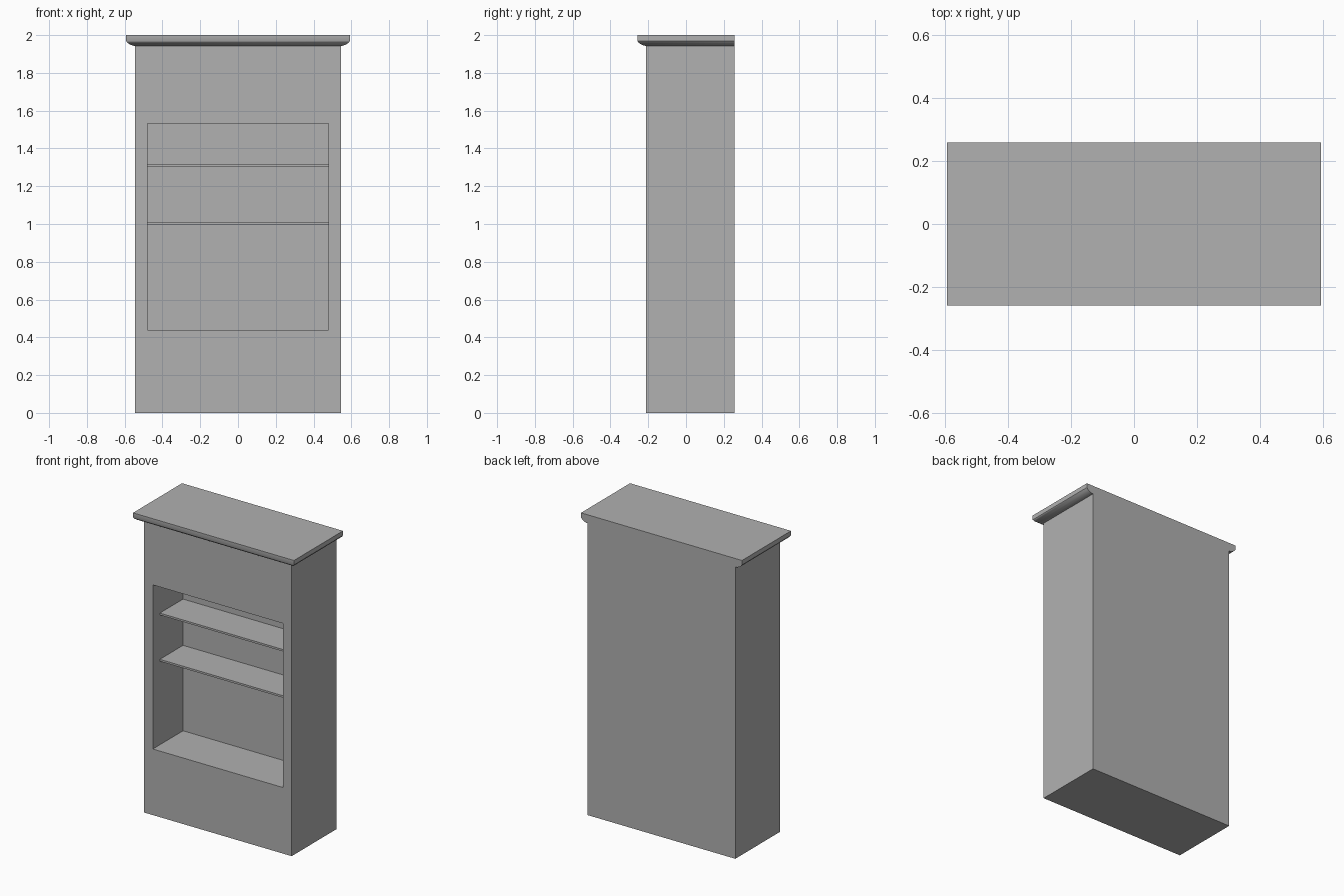
import bpy, bmesh, math

if "Cube" in bpy.data.objects:
    bpy.data.objects.remove(bpy.data.objects["Cube"])

BACK, FRONT = 0.258, -0.212      # body depth limits
HALF_W, BODY_TOP = 0.544, 1.943  # body half width and height
OPEN_W, RECESS = 0.479, 0.106    # opening half width, back of the recess

grey = bpy.data.materials.new("dark_grey")
grey.diffuse_color = (0.44, 0.44, 0.44, 1)
grey.use_nodes = True
grey.node_tree.nodes["Principled BSDF"].inputs["Base Color"].default_value = grey.diffuse_color


def loft(name, rings):
    """Bridge a series of four-point rings and cap both ends."""
    bm = bmesh.new()
    loops = [[bm.verts.new(p) for p in ring] for ring in rings]
    for a, b in zip(loops, loops[1:]):
        for i in range(4):
            j = (i + 1) % 4
            bm.faces.new((a[i], a[j], b[j], b[i]))
    bm.faces.new(loops[0][::-1])
    bm.faces.new(loops[-1])
    bmesh.ops.recalc_face_normals(bm, faces=bm.faces[:])
    mesh = bpy.data.meshes.new(name)
    bm.to_mesh(mesh)
    bm.free()
    mesh.materials.append(grey)
    obj = bpy.data.objects.new(name, mesh)
    bpy.context.collection.objects.link(obj)
    return obj


def upright(w, z0, z1, y):
    return [(-w, y, z0), (w, y, z0), (w, y, z1), (-w, y, z1)]


# Cabinet body: outer shell, front frame and recessed display niche
loft("cabinet_body", [
    upright(HALF_W, 0, BODY_TOP, BACK),
    upright(HALF_W, 0, BODY_TOP, FRONT),
    upright(OPEN_W, 0.44, 1.533, FRONT),
    upright(OPEN_W, 0.44, 1.533, RECESS),
])

# Two thin shelves set back from the front
for label, z in (("lower_shelf", 0.996), ("upper_shelf", 1.304)):
    loft(label, [upright(OPEN_W, z, z + 0.013, y) for y in (-0.138, RECESS)])

# Cornice: sloped, softly rounded underside on front and sides, flush at the back
profile = [(0.0, 1.943), (0.012, 1.944), (0.028, 1.950), (0.041, 1.959),
           (0.049, 1.970), (0.049, 2.0)]
rings = []
for out, z in profile:
    w, f = HALF_W + out, FRONT + 0.003 - out
    rings.append([(-w, f, z), (w, f, z), (w, BACK, z), (-w, BACK, z)])
cornice = loft("cornice", rings)
bpy.context.view_layer.objects.active = cornice
cornice.select_set(True)
bpy.ops.object.shade_smooth_by_angle(angle=math.radians(60))

# Crisp lower edge on the two side bands of the cornice
mesh = cornice.data
for edge in mesh.edges:
    a, b = (mesh.vertices[i].co for i in edge.vertices)
    if abs(a.x - b.x) < 1e-5 and abs(a.z - 1.970) < 1e-4 and abs(b.z - 1.970) < 1e-4:
        edge.use_edge_sharp = True
